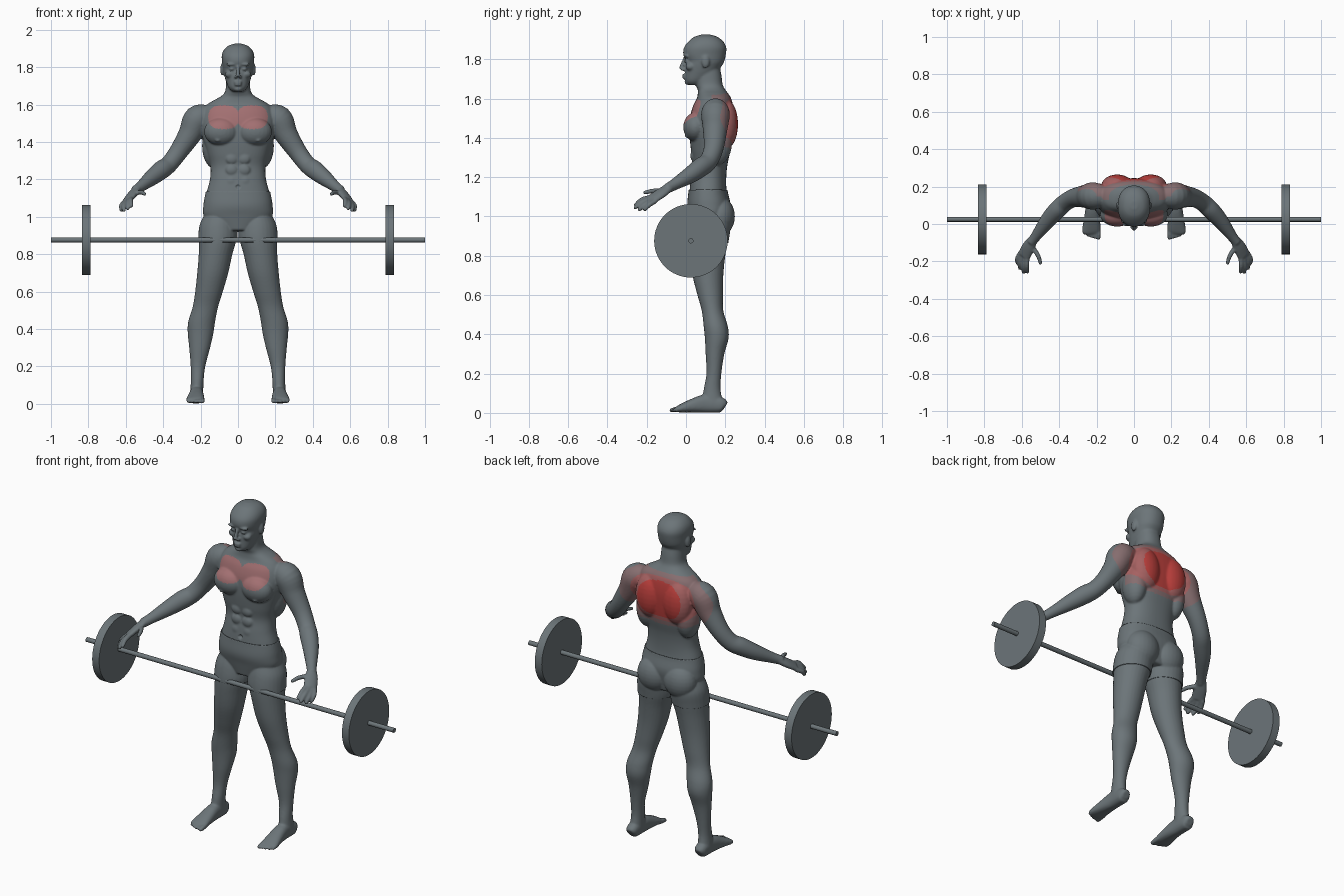
import bpy, bmesh, math
from mathutils import Matrix, Vector

if "Cube" in bpy.data.objects:
    bpy.data.objects.remove(bpy.data.objects["Cube"])

Y, Z = Vector((0, 1, 0)), Vector((0, 0, 1))
BOTH, MIDDLE = (1, -1), (1,)


def material(name, colour):
    mat = bpy.data.materials.new(name)
    mat.use_nodes = True
    mat.diffuse_color = (*colour, 1)
    mat.node_tree.nodes["Principled BSDF"].inputs["Base Color"].default_value = (*colour, 1)
    return mat


grey = material("slate_grey", (.15, .178, .191))
chest_pink = material("chest_pink", (.36, .16, .165))
back_red = material("back_red", (.5, .05, .045))
back_rose = material("back_rose", (.38, .12, .12))
back_fade = material("back_fade", (.24, .155, .16))


def add_object(name, mesh, mats):
    obj = bpy.data.objects.new(name, mesh)
    bpy.context.scene.collection.objects.link(obj)
    for mat in mats:
        mesh.materials.append(mat)
    return obj


def spline(keys, steps=5):
    """Smooth curve through section keys of any dimension."""
    k = [Vector(key) for key in keys]
    k = [k[0]] + k + [k[-1]]
    points = []
    for a, b, c, d in zip(k, k[1:], k[2:], k[3:]):
        for j in range(steps):
            t = j / steps
            points.append((b * 2 + (c - a) * t + (a * 2 - b * 5 + c * 4 - d) * t * t
                           + (b * 3 - a - c * 3 + d) * t ** 3) * 0.5)
    return points + [k[-1]]


def loft(keys, ref=Y, axis=None, power=2, sides=BOTH, count=28):
    """Closed tube through (x, y, z, half width, half depth) sections."""
    points = spline(keys)
    for side in sides:
        rings = []
        for i, p in enumerate(points):
            ahead, behind = points[min(i + 1, len(points) - 1)], points[max(i - 1, 0)]
            t = axis or Vector((ahead - behind)[:3]).normalized()
            u = ref.cross(t).normalized()
            v = t.cross(u)
            ring = []
            for n in range(count):
                angle = math.tau * n / count
                c, s = (math.copysign(abs(f) ** (2 / power), f)
                        for f in (math.cos(angle), math.sin(angle)))
                q = Vector(p[:3]) + u * c * max(p[3], .002) + v * s * max(p[4], .002)
                ring.append(bm.verts.new((q.x * side, q.y, q.z)))
            rings.append(ring)
        for low, high in zip(rings, rings[1:]):
            for n in range(count):
                m = (n + 1) % count
                bm.faces.new((low[n], low[m], high[m], high[n]))
        bm.faces.new(rings[0])
        bm.faces.new(rings[-1])


def stack(rows, **options):
    """Level sections given as (z, front y, back y, half width, centre x)."""
    loft([(x, (f + b) / 2, z, w, (b - f) / 2) for z, f, b, w, x in rows], axis=Z, **options)


def ball(centre, radii, sides=BOTH):
    for side in sides:
        place = Matrix.LocRotScale(Vector((centre[0] * side, *centre[1:])), None, Vector(radii))
        bmesh.ops.create_uvsphere(bm, u_segments=24, v_segments=14, radius=1, matrix=place)


def digit(start, middle, tip, r):
    loft([(*start, r, r), (*middle, r, r), (*tip, r * .8, r * .8)], ref=Z, count=14)
    ball(tip, (r * .85,) * 3)


bm = bmesh.new()

# Torso and neck
stack([(z, f, b, w, 0) for z, f, b, w in (
    (.93, .04, .2, .1), (1, .025, .215, .175), (1.06, .012, .222, .18), (1.13, .018, .207, .168),
    (1.2, .025, .205, .15), (1.27, .035, .212, .147), (1.34, .025, .228, .165),
    (1.42, .018, .24, .187), (1.5, .02, .245, .2), (1.56, .035, .24, .19), (1.6, .055, .23, .165),
    (1.625, .06, .215, .125), (1.645, .06, .2, .09), (1.67, .05, .187, .069),
    (1.72, .045, .18, .063), (1.77, .05, .17, .06))], power=2.3, sides=MIDDLE, count=48)

# Chest, back, seat and stomach muscles
ball((.09, .05, 1.455), (.092, .064, .075))
ball((.108, .003, 1.41), (.014, .009, .01))
ball((.09, .205, 1.47), (.085, .06, .125))
ball((.13, .16, 1.38), (.062, .075, .12))
ball((.085, .172, 1.0), (.092, .072, .095))
for z in (1.19, 1.25, 1.31):
    ball((.034, .038, z), (.032, .016, .029))

# Head
stack([(z, f, b, w, 0) for z, f, b, w in (
    (1.67, .01, .08, .03), (1.69, -.004, .11, .05), (1.73, -.005, .155, .066),
    (1.77, -.004, .185, .077), (1.79, 0, .195, .081), (1.825, -.014, .203, .085),
    (1.86, -.01, .205, .087), (1.89, .012, .19, .077), (1.914, .042, .16, .053),
    (1.926, .08, .12, .018))], power=2.2, sides=MIDDLE, count=40)

# Face and ears
loft([(0, -.006, 1.805, .008, .008), (0, -.02, 1.77, .01, .01), (0, -.027, 1.75, .014, .011)],
     sides=MIDDLE)
ball((.013, -.014, 1.748), (.009, .012, .008))
ball((.036, -.002, 1.815), (.03, .011, .008))
ball((.034, .007, 1.79), (.016, .016, .009))
ball((.046, .022, 1.762), (.024, .024, .02))
ball((0, -.008, 1.72), (.023, .012, .006), MIDDLE)
ball((0, -.007, 1.706), (.02, .012, .007), MIDDLE)
ball((0, .01, 1.684), (.024, .018, .015), MIDDLE)
ball((.085, .1, 1.787), (.01, .02, .033))

# Arms
loft([(.15, .15, 1.54, .055, .055), (.215, .15, 1.522, .075, .073), (.258, .148, 1.44, .062, .062),
      (.32, .14, 1.345, .05, .05), (.37, .113, 1.28, .047, .047), (.41, .075, 1.25, .05, .048),
      (.46, .02, 1.21, .043, .042), (.52, -.06, 1.162, .029, .029), (.55, -.1, 1.14, .026, .024)])

# Hands
loft([(.54, -.085, 1.148, .027, .02), (.565, -.125, 1.12, .036, .02), (.588, -.17, 1.09, .038, .016)],
     ref=Vector((.5, -.2, .83)))
for start, middle, tip in (
        ((.57, -.175, 1.1), (.573, -.225, 1.085), (.57, -.255, 1.06)),
        ((.582, -.17, 1.093), (.592, -.225, 1.072), (.59, -.257, 1.045)),
        ((.595, -.162, 1.085), (.61, -.21, 1.06), (.61, -.237, 1.035)),
        ((.607, -.152, 1.08), (.625, -.188, 1.058), (.623, -.208, 1.036)),
        ((.55, -.115, 1.13), (.515, -.165, 1.13), (.5, -.208, 1.122))):
    digit(start, middle, tip, .0125)

# Legs
stack([(1, .04, .21, .08, .1), (.95, .025, .222, .097, .105), (.88, .016, .213, .1, .108),
       (.8, .02, .2, .09, .12), (.7, .033, .19, .083, .135), (.6, .058, .188, .074, .155),
       (.52, .08, .19, .068, .174), (.44, .09, .213, .072, .194), (.38, .096, .217, .069, .2),
       (.3, .1, .195, .056, .205), (.2, .104, .18, .039, .214), (.12, .09, .176, .034, .218),
       (.05, .08, .19, .036, .222)])

# Feet
loft([(.222, .2, .032, .02, .02), (.222, .18, .04, .034, .038), (.222, .1, .047, .036, .046),
      (.224, .03, .036, .043, .034), (.228, -.03, .022, .049, .02), (.228, -.05, .016, .045, .013)],
     ref=Z, power=2.4)
for n in range(5):
    x, tip = .19 + .0185 * n, -.073 + .0015 * n * n
    digit((x + .002, -.02, .02), (x, tip + .02, .017), (x, tip, .013), .0135 if n == 0 else .0105)

# Fuse the parts into one smooth body
bmesh.ops.recalc_face_normals(bm, faces=bm.faces)
rough = bpy.data.meshes.new("rough_body")
bm.to_mesh(rough)
bm.free()
body = add_object("body", rough, [])
remesh = body.modifiers.new("fuse", "REMESH")
remesh.mode, remesh.voxel_size = "VOXEL", .0055
smooth = body.modifiers.new("soften", "SMOOTH")
smooth.factor, smooth.iterations = .5, 5
skin = bpy.data.meshes.new_from_object(body.evaluated_get(bpy.context.evaluated_depsgraph_get()))
body.modifiers.clear()
body.data = skin
skin.name = "body"
bpy.data.meshes.remove(rough)
for mat in (grey, chest_pink, back_red, back_rose, back_fade):
    skin.materials.append(mat)

# Navel and level soles
for v in skin.vertices:
    if v.co.y < .1 and math.hypot(v.co.x, v.co.z - 1.16) < .01:
        v.co.y += .01
    v.co.z = max(v.co.z, 0)


def oval(x, z, wide, tall, power=2):
    return abs(x / wide) ** power + abs(z / tall) ** power < 1


# Highlighted muscle areas
for face in skin.polygons:
    x, y, z = face.center
    index = 0
    if y < .12 and face.normal.y < .1 and oval(abs(x) - .077, z - 1.532, .082, .064, 2.6):
        index = 1
    elif y > .13 and face.normal.y > -.1:
        for slot, wide, tall in ((4, .3, .15), (3, .21, .127), (2, .14, .105)):
            if oval(x, z - 1.48, wide, tall, 2.3):
                index = slot
    face.material_index = index
skin.shade_smooth()

# Fitted shorts, cut from the body surface
bm = bmesh.new()
bm.from_mesh(skin)
bmesh.ops.delete(bm, geom=[v for v in bm.verts if abs(v.co.x) > .32], context="VERTS")
for height, direction in ((1.135, Z), (.865, -Z)):
    bmesh.ops.bisect_plane(bm, geom=bm.verts[:] + bm.edges[:] + bm.faces[:],
                           plane_co=Z * height, plane_no=direction, clear_outer=True)
cloth = bpy.data.meshes.new("shorts")
bm.to_mesh(cloth)
bm.free()
shorts = add_object("shorts", cloth, [grey])
for face in cloth.polygons:
    face.material_index = 0
cloth.shade_smooth()
shell = shorts.modifiers.new("thickness", "SOLIDIFY")
shell.thickness, shell.offset = .005, 1


# Barbell
def disc(name, x, radius, length, sides):
    bm = bmesh.new()
    place = Matrix.Translation((x, .025, .876)) @ Matrix.Rotation(math.pi / 2, 4, "Y")
    bmesh.ops.create_cone(bm, cap_ends=True, segments=sides, radius1=radius, radius2=radius,
                          depth=length, matrix=place)
    mesh = bpy.data.meshes.new(name)
    bm.to_mesh(mesh)
    bm.free()
    mesh.shade_smooth()
    mesh.set_sharp_from_angle(angle=math.radians(30))
    add_object(name, mesh, [grey])


disc("bar", 0, .013, 2, 24)
disc("left_weight_plate", .812, .187, .045, 64)
disc("right_weight_plate", -.812, .187, .045, 64)
